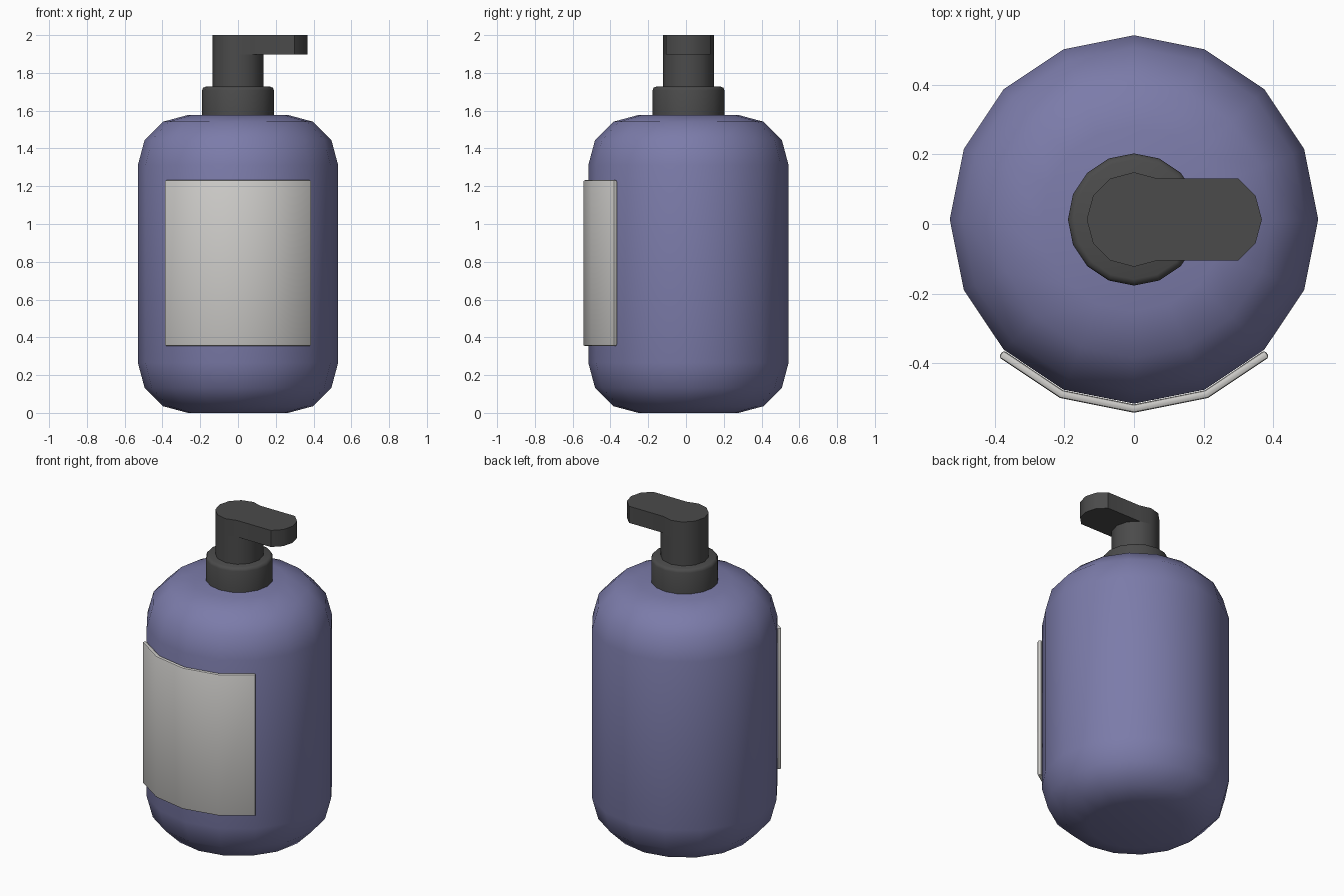
import bpy, bmesh
from math import sin, cos, pi, radians

if "Cube" in bpy.data.objects:
    bpy.data.objects.remove(bpy.data.objects["Cube"])

CY = 0.013  # bottle axis in y


def material(name, rgb):
    m = bpy.data.materials.new(name)
    m.diffuse_color = (*rgb, 1)
    m.use_nodes = True
    m.node_tree.nodes["Principled BSDF"].inputs["Base Color"].default_value = m.diffuse_color
    return m


blue = material("muted blue", (0.2, 0.2, 0.4))
dark = material("charcoal", (0.07, 0.07, 0.07))
paper = material("label off white", (0.62, 0.61, 0.59))


def finish(name, bm, mat, angle):
    bmesh.ops.recalc_face_normals(bm, faces=bm.faces)
    me = bpy.data.meshes.new(name)
    bm.to_mesh(me)
    bm.free()
    for p in me.polygons:
        p.use_smooth = True
    if angle:
        me.set_sharp_from_angle(angle=radians(angle))
    me.materials.append(mat)
    ob = bpy.data.objects.new(name, me)
    ob.location.y = CY
    bpy.context.collection.objects.link(ob)
    return ob


def lathe(name, profile, n, mat, angle):
    bm = bmesh.new()
    rings = [[bm.verts.new((r * cos(2 * pi * i / n), r * sin(2 * pi * i / n), z))
              for i in range(n)] for r, z in profile]
    for a, b in zip(rings, rings[1:]):
        for i in range(n):
            j = (i + 1) % n
            bm.faces.new((a[i], a[j], b[j], b[i]))
    bm.faces.new(rings[0])
    bm.faces.new(rings[-1])
    return finish(name, bm, mat, angle)


# Bottle body with rounded shoulders and base
R, F, H = 0.53, 0.265, 1.577
arc = [(R - F + F * cos(k * pi / 6), F * sin(k * pi / 6)) for k in range(4)]
body = [(r, F - d) for r, d in reversed(arc)] + [(r, H - F + d) for r, d in arc]
lathe("bottle_body", body, 16, blue, None)

# Collar with softened top edge, and pump stem
lathe("pump_collar", [(0.19, 1.57), (0.19, 1.708), (0.185, 1.721), (0.172, 1.727)],
      16, dark, 50)
lathe("pump_stem", [(0.136, 1.70), (0.136, 1.897)], 12, dark, 35)

# Pump head: twelve-sided outline stretched into a spout
r, shift = 0.136, 0.232
outline = []
for k in range(-2, 3):
    outline.append((shift + r * cos(k * pi / 6), r * sin(k * pi / 6)))
for k in range(2, 11):
    outline.append((r * cos(k * pi / 6), r * sin(k * pi / 6)))
bm = bmesh.new()
low = [bm.verts.new((x, y, 1.897)) for x, y in outline]
top = [bm.verts.new((x, y, 2.0)) for x, y in outline]
for i in range(len(low)):
    j = (i + 1) % len(low)
    bm.faces.new((low[i], low[j], top[j], top[i]))
bm.faces.new(low)
bm.faces.new(top)
finish("pump_head", bm, dark, 35)

# Curved front label: plate following the four front facets
bm = bmesh.new()
sections = []
for k in range(-2, 3):
    a = -pi / 2 + k * pi / 8
    # outer end corners sit square to the last facet
    b = -pi / 2 + k * pi / 8 * (0.75 if abs(k) == 2 else 1)
    t = 0.024
    xi, yi = 0.532 * cos(a), 0.532 * sin(a)
    xo, yo = xi + t * cos(b), yi + t * sin(b)
    sections.append([bm.verts.new(c) for c in (
        (xi, yi, 0.354), (xo, yo, 0.354), (xo, yo, 1.232), (xi, yi, 1.232))])
for a, b in zip(sections, sections[1:]):
    for i in range(4):
        j = (i + 1) % 4
        bm.faces.new((a[i], a[j], b[j], b[i]))
bm.faces.new(sections[0])
bm.faces.new(sections[-1])
bmesh.ops.recalc_face_normals(bm, faces=bm.faces)
edges = [e for e in bm.edges if e.calc_face_angle(0) > radians(60)]
bmesh.ops.bevel(bm, geom=edges, offset=0.008, segments=2, profile=0.5, affect='EDGES')
finish("front_label", bm, paper, 30)
